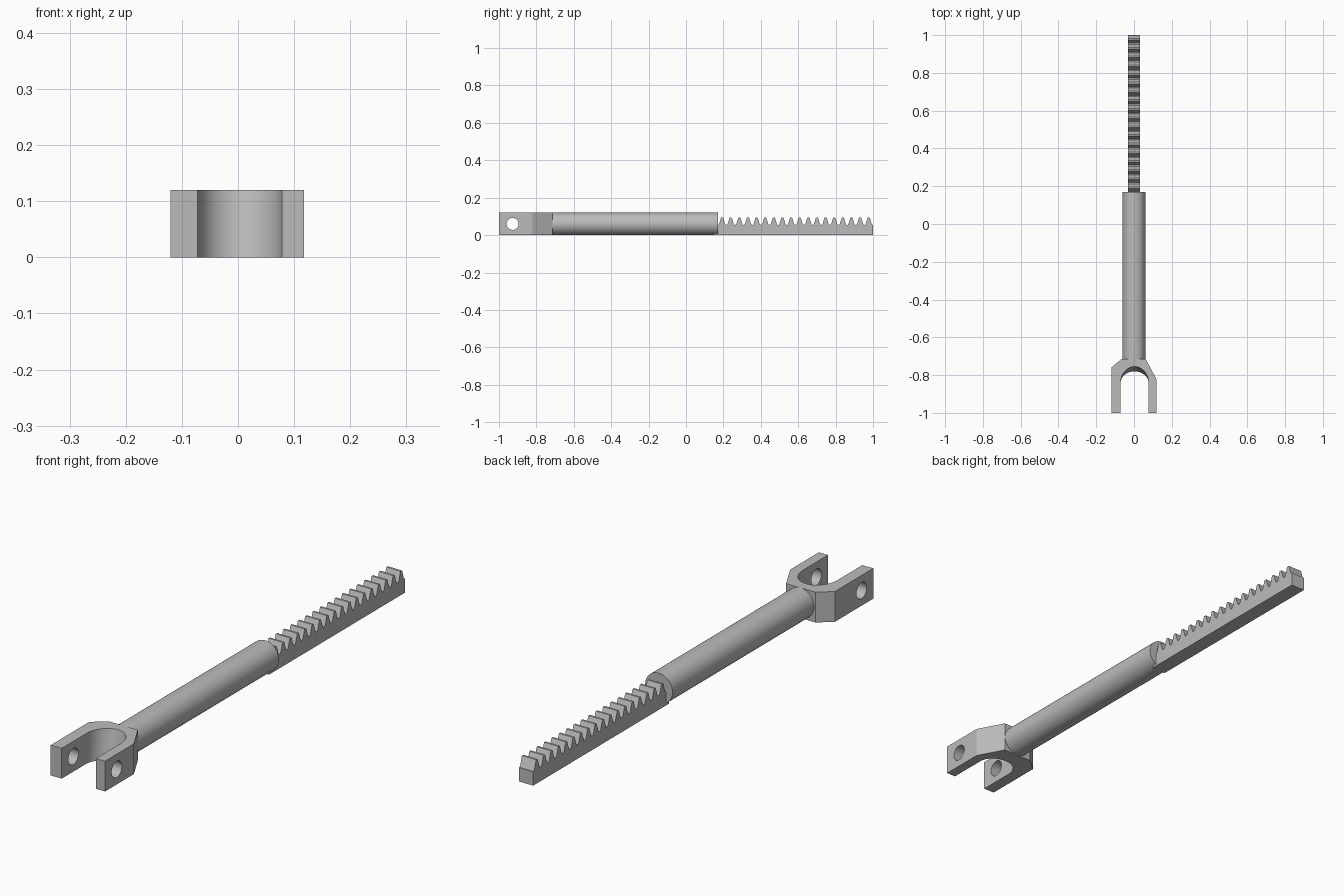
import bpy
import bmesh
from math import sin, cos, pi, radians
from mathutils import Matrix, Vector

default = bpy.data.objects.get("Cube")
if default:
    bpy.data.objects.remove(default, do_unlink=True)

STEEL = (0.5, 0.5, 0.5, 1.0)
steel = bpy.data.materials.new("steel_grey")
steel.use_nodes = True
steel.diffuse_color = STEEL
steel.node_tree.nodes["Principled BSDF"].inputs["Base Color"].default_value = STEEL


def finish(name, bm):
    """Turn a bmesh into a named steel object."""
    bmesh.ops.recalc_face_normals(bm, faces=bm.faces)
    mesh = bpy.data.meshes.new(name)
    bm.to_mesh(mesh)
    bm.free()
    mesh.materials.append(steel)
    obj = bpy.data.objects.new(name, mesh)
    bpy.context.collection.objects.link(obj)
    return obj


def loft(name, start, end):
    """Solid between two matching outlines."""
    bm = bmesh.new()
    a = [bm.verts.new(p) for p in start]
    b = [bm.verts.new(p) for p in end]
    bm.faces.new(a)
    bm.faces.new(b)
    for i in range(len(a)):
        j = (i + 1) % len(a)
        bm.faces.new((a[i], a[j], b[j], b[i]))
    return finish(name, bm)


def cylinder(name, radius, depth, centre, axis, segments):
    bm = bmesh.new()
    turn = Vector((0, 0, 1)).rotation_difference(Vector(axis)).to_matrix().to_4x4()
    bmesh.ops.create_cone(bm, cap_ends=True, segments=segments, radius1=radius,
                          radius2=radius, depth=depth,
                          matrix=Matrix.Translation(centre) @ turn)
    return finish(name, bm)


def select_only(obj):
    bpy.ops.object.select_all(action='DESELECT')
    obj.select_set(True)
    bpy.context.view_layer.objects.active = obj


HEIGHT = 0.12
MID = HEIGHT / 2


# Fork: uneven shoulders outside, slightly sloping round throat inside
def fork_outline(z, throat_y):
    outer = [(0.118, -1), (0.118, -0.82), (0.062, -0.715),
             (-0.066, -0.715), (-0.12, -0.76), (-0.12, -1)]
    centre_x, radius, base_y = 0.003, 0.075, -0.845
    steps = 32
    throat = [(centre_x - radius * cos(pi * i / steps),
               base_y + (throat_y - base_y) * sin(pi * i / steps))
              for i in range(steps + 1)]
    inner = [(centre_x - radius, -1)] + throat + [(centre_x + radius, -1)]
    return [(x, y, z) for x, y in outer + inner]


fork = loft("fork", fork_outline(0, -0.78), fork_outline(HEIGHT, -0.755))

# Pin hole through both prongs
cutter = cylinder("pin_hole_cutter", 0.032, 0.4, (0, -0.927, MID), (1, 0, 0), 32)
cutter.hide_render = True
cut = fork.modifiers.new("pin_hole", 'BOOLEAN')
cut.operation = 'DIFFERENCE'
cut.solver = 'EXACT'
cut.object = cutter
select_only(fork)
bpy.ops.object.modifier_apply(modifier=cut.name)
bpy.data.objects.remove(cutter, do_unlink=True)

# Round rod
ROD_START, ROD_END = -0.725, 0.17
rod = cylinder("rod", MID, ROD_END - ROD_START,
               (0, (ROD_START + ROD_END) / 2, MID), (0, 1, 0), 64)

# Toothed rack: side profile swept across its width
TEETH = 18
PITCH = (1 - ROD_END) / TEETH
ROOT, TIP = 0.055, 0.095
tooth = [(0.07, ROOT), (0.17, ROOT + 0.007), (0.36, TIP - 0.004), (0.41, TIP),
         (0.59, TIP), (0.64, TIP - 0.004), (0.83, ROOT + 0.007), (0.93, ROOT)]
profile = [(1, 0), (ROD_END - 0.02, 0), (ROD_END - 0.02, ROOT)]
for n in range(TEETH):
    profile += [(ROD_END + (n + u) * PITCH, z) for u, z in tooth]
profile.append((1, ROOT))
HALF_WIDTH = 0.031
rack = loft("toothed_rack",
            [(-HALF_WIDTH, y, z) for y, z in profile],
            [(HALF_WIDTH, y, z) for y, z in profile])

# Smooth the round surfaces, keep machined edges crisp
for part in (fork, rod, rack):
    select_only(part)
    bpy.ops.object.shade_smooth_by_angle(angle=radians(25))
